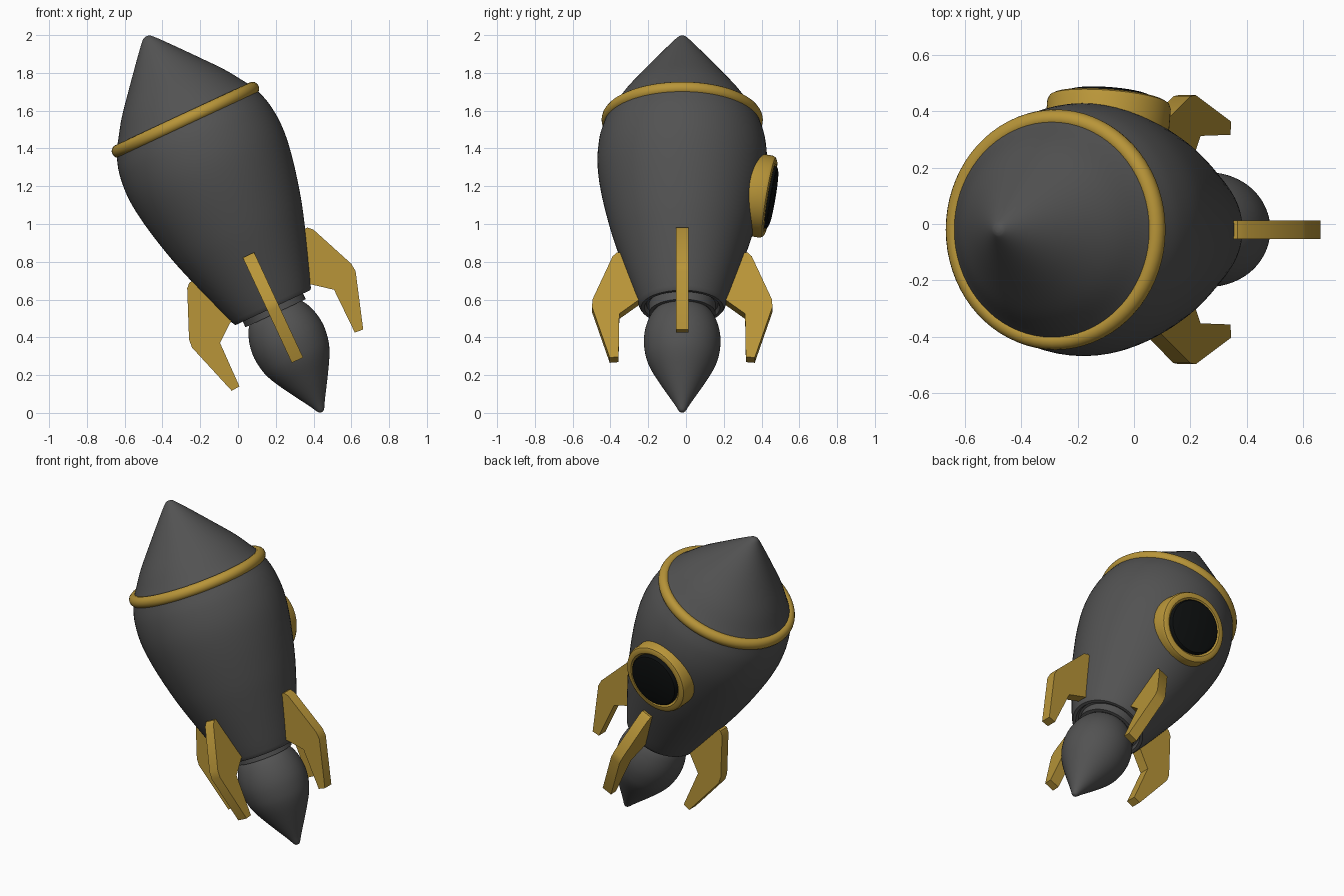
import bpy, bmesh
from math import radians, pi, sin, cos
from mathutils import Matrix, Vector

if "Cube" in bpy.data.objects:
    bpy.data.objects.remove(bpy.data.objects["Cube"])

# Whole rocket leans 25 degrees; local z runs along its axis from the flame tip
TILT = Matrix.Translation((0.445, -0.02, 0)) @ Matrix.Rotation(radians(-25), 4, 'Y')


def material(name, color):
    m = bpy.data.materials.new(name)
    m.diffuse_color = (*color, 1)
    m.use_nodes = True
    m.node_tree.nodes["Principled BSDF"].inputs["Base Color"].default_value = m.diffuse_color
    return m


GREY = material("dark_grey", (0.085, 0.085, 0.085))
GOLD = material("gold", (0.48, 0.30, 0.04))
BLACK = material("black", (0.004, 0.005, 0.005))


def finish(name, bm, mat, matrix, angle=35):
    bmesh.ops.recalc_face_normals(bm, faces=bm.faces[:])
    me = bpy.data.meshes.new(name)
    bm.to_mesh(me)
    bm.free()
    ob = bpy.data.objects.new(name, me)
    bpy.context.collection.objects.link(ob)
    me.materials.append(mat)
    ob.matrix_world = TILT @ matrix
    bpy.ops.object.select_all(action='DESELECT')
    ob.select_set(True)
    bpy.context.view_layer.objects.active = ob
    bpy.ops.object.shade_smooth_by_angle(angle=radians(angle))
    return ob


def smooth(points, steps=5):
    """Catmull-Rom curve through (radius, height) points."""
    p = [Vector(q) for q in points]
    p = [2 * p[0] - p[1]] + p + [2 * p[-1] - p[-2]]
    out = []
    for a, b, c, d in zip(p, p[1:], p[2:], p[3:]):
        for i in range(steps):
            t = i / steps
            v = 0.5 * (2 * b + (c - a) * t + (2 * a - 5 * b + 4 * c - d) * t * t
                       + (3 * b - a - 3 * c + d) * t ** 3)
            out.append((max(v.x, 0), v.y))
    return out + [tuple(points[-1])]


def lathe(name, profile, mat, matrix=Matrix(), closed=False, sides=72):
    bm = bmesh.new()
    vs = [bm.verts.new((r, 0, z)) for r, z in profile]
    pairs = list(zip(vs, vs[1:])) + ([(vs[-1], vs[0])] if closed else [])
    edges = [bm.edges.new(e) for e in pairs]
    bmesh.ops.spin(bm, geom=vs + edges, cent=(0, 0, 0), axis=(0, 0, 1),
                   angle=2 * pi, steps=sides, use_duplicate=False)
    bmesh.ops.remove_doubles(bm, verts=bm.verts[:], dist=1e-4)
    return finish(name, bm, mat, matrix)


# Hull with flat inset underside
hull = smooth([(0.226, 0.625), (0.258, 0.71), (0.337, 0.94), (0.385, 1.10),
               (0.430, 1.30), (0.449, 1.46), (0.438, 1.60), (0.403, 1.715)])
lathe("hull", [(0, 0.635), (0.19, 0.635), (0.20, 0.615), (0.218, 0.615)] + hull, GREY)

# Nose cone with a small rounded tip
lathe("nose_cone", smooth([(0.403, 1.715), (0.368, 1.765), (0.302, 1.863), (0.209, 1.977),
                           (0.093, 2.115), (0.034, 2.182), (0.015, 2.197), (0, 2.2)]), GREY)

# Gold band under the nose
lathe("nose_band", [(0.394 + 0.033 * cos(a * pi / 8), 1.712 + 0.035 * sin(a * pi / 8))
                    for a in range(16)], GOLD, closed=True)

# Engine nozzle
lathe("nozzle", [(0, 0.60), (0.15, 0.60), (0.155, 0.582), (0.176, 0.582), (0.176, 0.64)], GREY)

# Teardrop flame
lathe("flame", smooth([(0, 0.004), (0.017, 0.012), (0.045, 0.06), (0.125, 0.19), (0.174, 0.28),
                       (0.196, 0.35), (0.203, 0.43), (0.189, 0.51), (0.155, 0.58),
                       (0.09, 0.63), (0, 0.645)]), GREY)

# Porthole on the back side, following the slope of the hull
port = Matrix.Translation((0, 0.46, 1.26)) @ Matrix.Rotation(radians(-100.5), 4, 'X')
lathe("porthole_frame", [(0.160, -0.14), (0.220, -0.14), (0.220, -0.015), (0.213, 0.0),
                         (0.200, 0.007), (0.180, 0.007), (0.160, -0.012)],
      GOLD, port, closed=True)
lathe("porthole_glass", [(0, -0.10), (0.167, -0.10), (0.167, 0.008), (0.160, 0.018),
                         (0.145, 0.023), (0, 0.028)], BLACK, port)

# Four swept fins around the hull
FIN = [(0.22, 0.65), (0.24, 0.637), (0.333, 0.564), (0.337, 0.312), (0.384, 0.308),
       (0.478, 0.605), (0.474, 0.650), (0.368, 0.900), (0.345, 0.922), (0.30, 0.922)]
for i, side in enumerate(("right", "back", "left", "front")):
    bm = bmesh.new()
    face = bm.faces.new([bm.verts.new((r, -0.033, z)) for r, z in FIN])
    ext = bmesh.ops.extrude_face_region(bm, geom=[face], use_keep_orig=True)
    bmesh.ops.translate(bm, vec=(0, 0.066, 0),
                        verts=[g for g in ext["geom"] if isinstance(g, bmesh.types.BMVert)])
    finish(side + "_fin", bm, GOLD, Matrix.Rotation(i * pi / 2, 4, 'Z'), 25)
